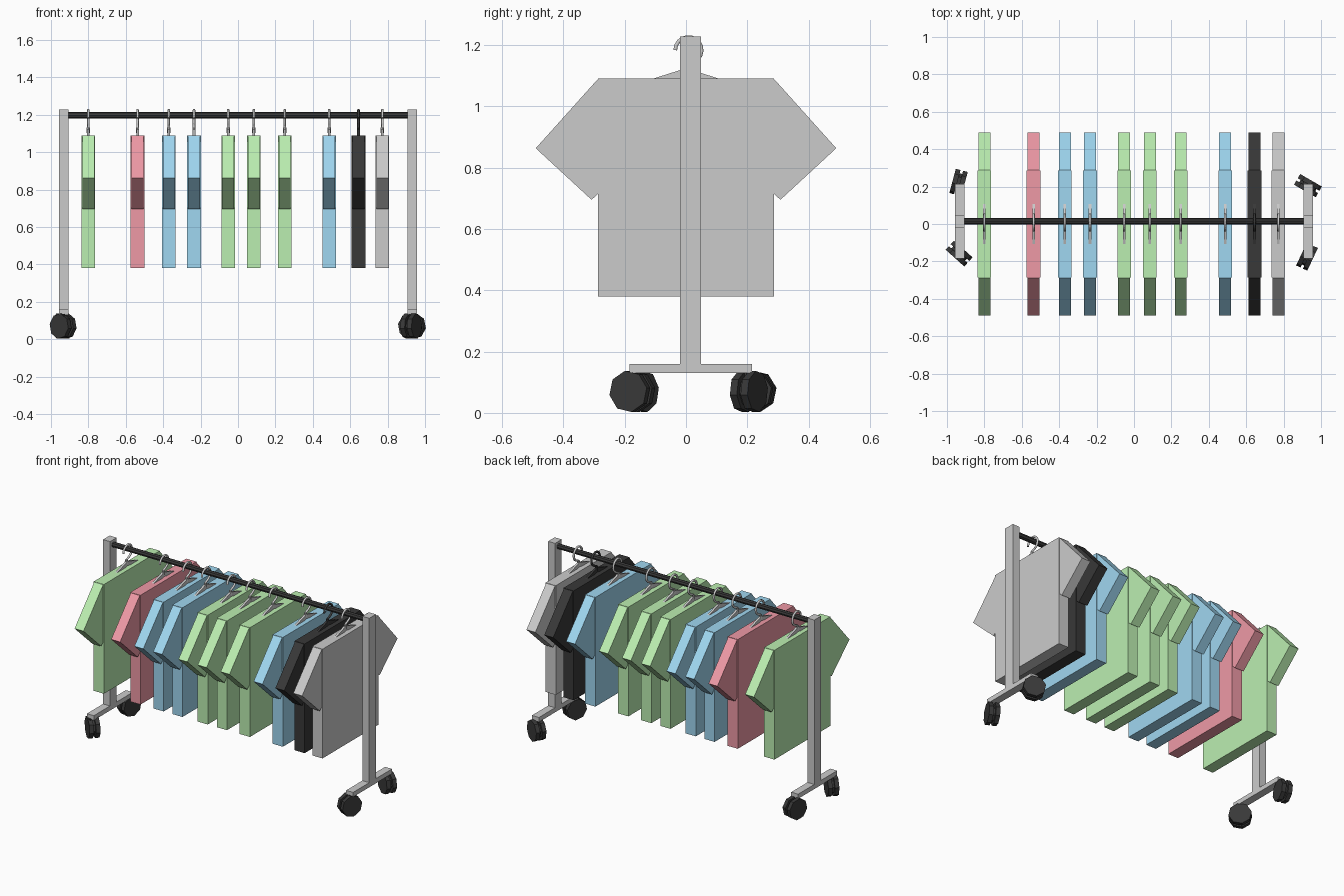
import bpy, bmesh, math
from mathutils import Vector, Matrix

if "Cube" in bpy.data.objects:
    bpy.data.objects.remove(bpy.data.objects["Cube"])

CY = 0.015  # y centre of the frame


def material(name, rgb):
    m = bpy.data.materials.new(name)
    m.diffuse_color = (*rgb, 1)
    m.use_nodes = True
    m.node_tree.nodes["Principled BSDF"].inputs["Base Color"].default_value = m.diffuse_color
    return m


MATS = {
    "green": material("green", (0.5, 0.86, 0.44)),
    "red": material("red", (0.86, 0.32, 0.38)),
    "blue": material("blue", (0.35, 0.68, 0.88)),
    "black": material("black", (0.04, 0.04, 0.04)),
    "grey": None,
}


def finish(name, bm, mat=None):
    bmesh.ops.recalc_face_normals(bm, faces=bm.faces)
    me = bpy.data.meshes.new(name)
    bm.to_mesh(me)
    bm.free()
    ob = bpy.data.objects.new(name, me)
    bpy.context.collection.objects.link(ob)
    if mat:
        me.materials.append(mat)
    return ob


def add_box(bm, lo, hi):
    lo, hi = Vector(lo), Vector(hi)
    size = hi - lo
    bmesh.ops.create_cube(bm, size=1, matrix=Matrix.Translation((lo + hi) / 2)
                          @ Matrix.Diagonal((*size, 1)))


def add_cylinder(bm, centre, radius, depth, sides, rot=Matrix(), r2=None):
    bmesh.ops.create_cone(bm, cap_ends=True, segments=sides, radius1=radius,
                          radius2=radius if r2 is None else r2, depth=depth,
                          matrix=Matrix.Translation(centre) @ rot)


def add_plate(bm, profile, x, thick):
    """Extrude a (y, z) outline along x."""
    vs = [bm.verts.new((x - thick / 2, y, z)) for y, z in profile]
    face = bm.faces.new(vs)
    ext = bmesh.ops.extrude_face_region(bm, geom=[face])
    moved = [g for g in ext["geom"] if isinstance(g, bmesh.types.BMVert)]
    bmesh.ops.translate(bm, verts=moved, vec=(thick, 0, 0))


def wire(name, paths, radius, mat):
    cu = bpy.data.curves.new(name, "CURVE")
    cu.dimensions = "3D"
    cu.bevel_depth = radius
    cu.bevel_resolution = 1
    cu.use_fill_caps = True
    for pts in paths:
        sp = cu.splines.new("POLY")
        sp.points.add(len(pts) - 1)
        for p, co in zip(sp.points, pts):
            p.co = (*co, 1)
    ob = bpy.data.objects.new(name, cu)
    bpy.context.collection.objects.link(ob)
    if mat:
        cu.materials.append(mat)


# End stands: upright post on a foot bar
for side, label in ((-1, "left"), (1, "right")):
    x = side * 0.932
    bm = bmesh.new()
    add_box(bm, (x - 0.025, CY - 0.034, 0.16), (x + 0.025, CY + 0.034, 1.228))
    add_box(bm, (x - 0.025, CY - 0.2, 0.13), (x + 0.025, CY + 0.2, 0.16))
    finish(label + "_stand", bm)

# Hanging rail
bm = bmesh.new()
add_cylinder(bm, (0, CY, 1.197), 0.017, 1.83, 8, Matrix.Rotation(math.pi / 2, 4, "Y"))
finish("hanging_rail", bm, MATS["black"])

# Twin-wheel swivel casters, each turned its own way
CASTERS = [("left_back", -0.938, 0.222, -15), ("left_front", -0.935, -0.158, 48),
           ("right_back", 0.93, 0.205, 60), ("right_front", 0.925, -0.175, -25)]
for label, x, y, angle in CASTERS:
    bm = bmesh.new()
    turn = Matrix.Rotation(math.radians(angle), 4, "Z")
    lay = turn @ Matrix.Rotation(math.pi / 2, 4, "Y") @ Matrix.Rotation(math.radians(10), 4, "Z")
    for off in (-0.02, 0.02):
        c = turn @ Vector((off, 0, 0)) + Vector((x, y, 0.07))
        add_cylinder(bm, c, 0.068, 0.026, 8, lay)
    add_cylinder(bm, (x, y, 0.07), 0.05, 0.03, 8, lay)
    add_cylinder(bm, (x, 0.19 * (1 if y > 0 else -1) + CY * 0.5, 0.105), 0.012, 0.06, 8)
    finish(label + "_caster", bm, MATS["black"])

# Shirts on hangers
BODY = [(-0.287, 0.38), (0.287, 0.38), (0.287, 1.09), (-0.287, 1.09)]
SLEEVE = [(0.27, 1.088), (0.288, 1.088), (0.49, 0.863), (0.308, 0.695), (0.27, 0.73)]
SHIRTS = [(-0.8, "green"), (-0.537, "red"), (-0.37, "blue"), (-0.235, "blue"),
          (-0.053, "green"), (0.085, "green"), (0.25, "green"), (0.487, "blue"),
          (0.644, "black"), (0.772, "grey")]
HOOK_R, HOOK_Y, HOOK_Z = 0.043, 0.008, 1.183

for i, (x, colour) in enumerate(SHIRTS, 1):
    bm = bmesh.new()
    add_plate(bm, BODY, x, 0.073)
    for s in (1, -1):
        add_plate(bm, [(s * y, z) for y, z in SLEEVE], x, 0.064)
    finish(f"shirt_{i}", bm, MATS[colour])

    hanger_mat = MATS["black"] if colour == "black" else None
    # Sloping hanger arms and neck
    bm = bmesh.new()
    add_plate(bm, [(-0.25, 1.045), (0, 1.095), (0.25, 1.045), (0, 1.124)], x, 0.014)
    add_cylinder(bm, (x, 0, 1.118), 0.009, 0.03, 8)
    finish(f"hanger_{i}", bm, hanger_mat)
    # Hook looping over the rail
    arc = [math.radians(-65 + 245 * k / 12) for k in range(13)]
    hook = [(x, 0, 1.11), (x, 0.004, 1.135)]
    hook += [(x, HOOK_Y + HOOK_R * math.cos(a), HOOK_Z + HOOK_R * math.sin(a)) for a in arc]
    wire(f"hook_{i}", [hook], 0.007, hanger_mat)
